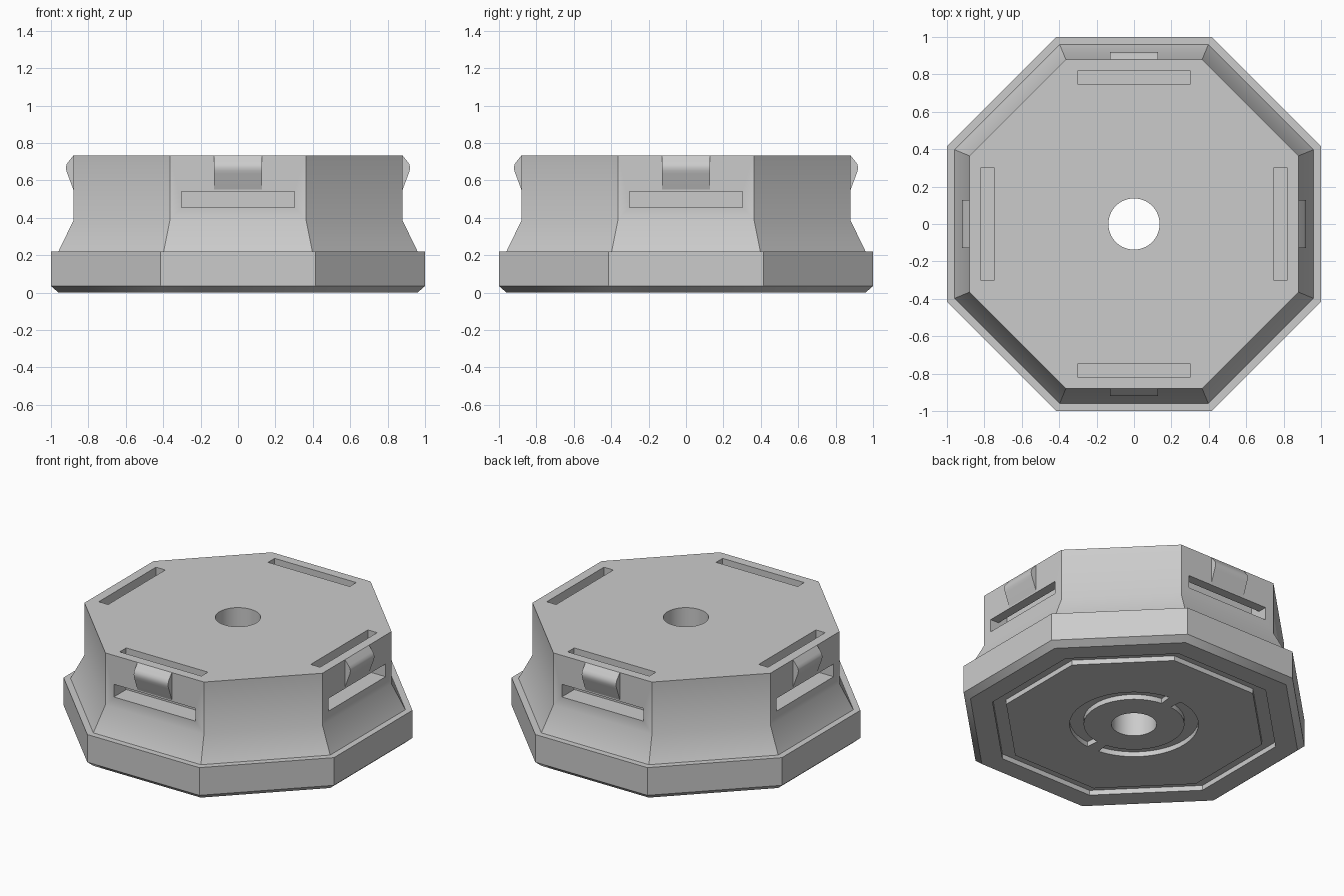
import bpy, bmesh
from math import pi, cos, sin, radians, asin
from mathutils import Matrix

if "Cube" in bpy.data.objects:
    bpy.data.objects.remove(bpy.data.objects["Cube"])

grey = bpy.data.materials.new("plain grey")
grey.use_nodes = True
grey.diffuse_color = (0.6, 0.6, 0.6, 1)
grey.node_tree.nodes["Principled BSDF"].inputs["Base Color"].default_value = grey.diffuse_color

OCT = 1 / cos(pi / 8)   # apothem to corner radius
TOP = 0.733


def make_object(name, bm):
    bmesh.ops.recalc_face_normals(bm, faces=bm.faces)
    mesh = bpy.data.meshes.new(name)
    bm.to_mesh(mesh)
    bm.free()
    mesh.materials.append(grey)
    obj = bpy.data.objects.new(name, mesh)
    bpy.context.collection.objects.link(obj)
    return obj


def lathe(bm, profile, sides, scale=1, loop=False, start=0, sweep=2 * pi):
    """Turn (radius, z) points around z; loop makes a ring, otherwise a capped solid."""
    full = sweep > 6.28
    count = sides if full else sides + 1
    cols = []
    for i in range(count):
        a = start + sweep * i / sides
        cols.append([bm.verts.new((r * scale * cos(a), r * scale * sin(a), z)) for r, z in profile])
    n = len(profile)
    for i in range(sides):
        p, q = cols[i], cols[(i + 1) % count]
        for j in range(n if loop else n - 1):
            k = (j + 1) % n
            bm.faces.new((p[j], q[j], q[k], p[k]))
    if not loop:
        bm.faces.new([c[0] for c in cols])
        bm.faces.new([c[-1] for c in cols])
    elif not full:
        bm.faces.new(cols[0])
        bm.faces.new(cols[-1])


def prism(bm, profile, half, turn):
    """Extrude an (outward, z) outline sideways, then turn it to one of the four sides."""
    rot = Matrix.Rotation(turn, 3, "Z")
    ends = [[bm.verts.new(rot @ v) for v in [Matrix.Identity(3) @ p for p in pts]]
            for pts in ([vec(r, s * half, z) for r, z in profile] for s in (-1, 1))]
    n = len(profile)
    for j in range(n):
        k = (j + 1) % n
        bm.faces.new((ends[0][j], ends[0][k], ends[1][k], ends[1][j]))
    for end in ends:
        bm.faces.new(end)


def vec(x, y, z):
    from mathutils import Vector
    return Vector((x, y, z))


def groove(inner, outer, depth=0.033):
    return [(inner, -0.05), (outer, -0.05), (outer, depth), (inner, depth)]


# Octagonal body with flared skirt and chamfered foot
bm = bmesh.new()
lathe(bm, [(0.96, 0), (1, 0.035), (1, 0.22), (0.96, 0.22), (0.88, 0.385), (0.88, TOP)],
      8, OCT, start=pi / 8)
body = make_object("body", bm)

# Cutters: centre hole, underside grooves, strap channels from top to side
bm = bmesh.new()
lathe(bm, [(0.137, -0.2), (0.137, 1)], 64)
lathe(bm, groove(0.75, 0.83), 8, OCT, loop=True, start=pi / 8)
gap = asin(0.04 / 0.35)
for start in (-pi / 2, pi / 2):
    lathe(bm, groove(0.305, 0.39), 40, loop=True, start=start + gap, sweep=pi - 2 * gap)
channel = [(0.749, 0.455), (1.1, 0.455), (1.1, 0.54), (0.818, 0.54), (0.818, 0.9), (0.749, 0.9)]
for i in range(4):
    prism(bm, channel, 0.302, i * pi / 2)
cutter = make_object("cutter", bm)
cutter.hide_render = True

cut = body.modifiers.new("openings", "BOOLEAN")
cut.operation = "DIFFERENCE"
cut.solver = "EXACT"
cut.object = cutter
bpy.context.view_layer.objects.active = body
bpy.ops.object.modifier_apply(modifier=cut.name)
bpy.data.objects.remove(cutter)

# Rounded catches on the four slotted sides
catch = [(0.88, 0.55), (0.912, 0.635), (0.918, 0.652), (0.92, 0.668),
         (0.917, 0.684), (0.908, 0.698), (0.88, TOP)]
parts = [body]
for i, side in enumerate(("left", "back", "right", "front")):
    bm = bmesh.new()
    prism(bm, catch, 0.127, i * pi / 2)
    parts.append(make_object(side + "_catch", bm))

bpy.ops.object.select_all(action="DESELECT")
for obj in parts:
    obj.select_set(True)
bpy.context.view_layer.objects.active = body
bpy.ops.object.shade_smooth_by_angle(angle=radians(30))
